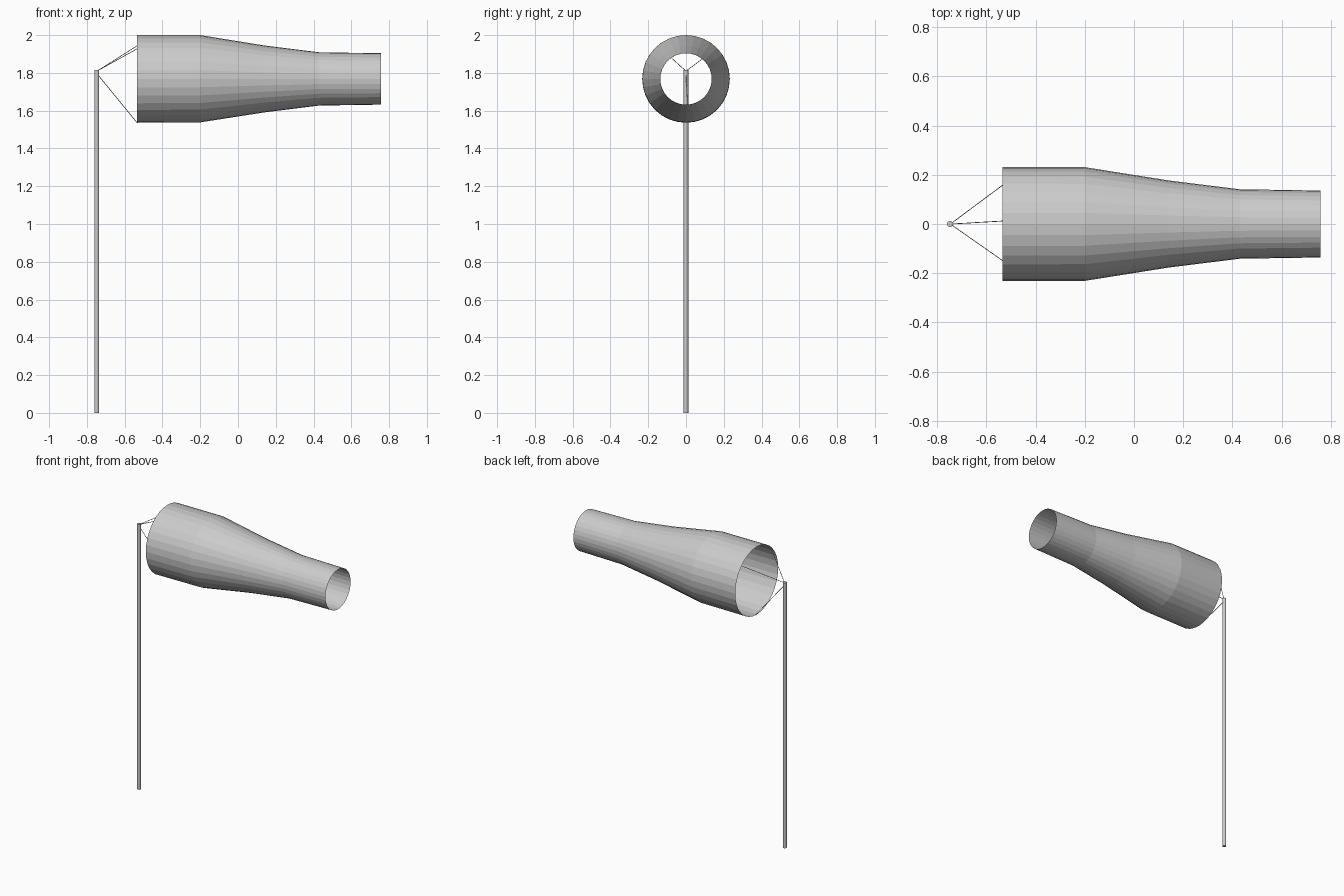
import bpy, bmesh, math
from mathutils import Vector

if "Cube" in bpy.data.objects:
    bpy.data.objects.remove(bpy.data.objects["Cube"])

AXIS_Z = 1.768


def rod(name, start, end, radius, sides):
    a, b = Vector(start), Vector(end)
    d = b - a
    bpy.ops.mesh.primitive_cylinder_add(vertices=sides, radius=radius,
                                        depth=d.length, location=(a + b) / 2)
    ob = bpy.context.object
    ob.name = name
    ob.rotation_euler = d.to_track_quat('Z', 'Y').to_euler()
    return ob


def open_tube(name, profile, sides):
    # profile: (x, radius, axis height)
    bm = bmesh.new()
    rings = []
    for x, r, z in profile:
        rings.append([bm.verts.new((x, r * math.sin(t), z + r * math.cos(t)))
                      for t in (2 * math.pi * i / sides for i in range(sides))])
    for r0, r1 in zip(rings, rings[1:]):
        for i in range(sides):
            j = (i + 1) % sides
            bm.faces.new((r0[i], r0[j], r1[j], r1[i]))
    bmesh.ops.recalc_face_normals(bm, faces=bm.faces)
    mesh = bpy.data.meshes.new(name)
    bm.to_mesh(mesh)
    bm.free()
    ob = bpy.data.objects.new(name, mesh)
    bpy.context.collection.objects.link(ob)
    return ob


# Upright pole
rod("pole", (-0.748, 0, 0), (-0.748, 0, 1.815), 0.012, 16)

# Fabric sock, open at both ends
open_tube("wind_sock", [(-0.535, 0.232, AXIS_Z), (-0.2, 0.231, AXIS_Z + 0.001),
                        (0.14, 0.177, AXIS_Z), (0.43, 0.141, AXIS_Z),
                        (0.757, 0.136, AXIS_Z)], 32)

# Three tethers from the pole top to the sock mouth
tethers = [((-0.742, 0.003, 1.812), (-0.535, 0.157, 1.927)),
           ((-0.742, -0.003, 1.812), (-0.535, -0.148, 1.943)),
           ((-0.742, 0, 1.79), (-0.535, 0.012, 1.537))]
for i, (a, b) in enumerate(tethers):
    rod(f"tether_{i + 1}", a, b, 0.0018, 6)
